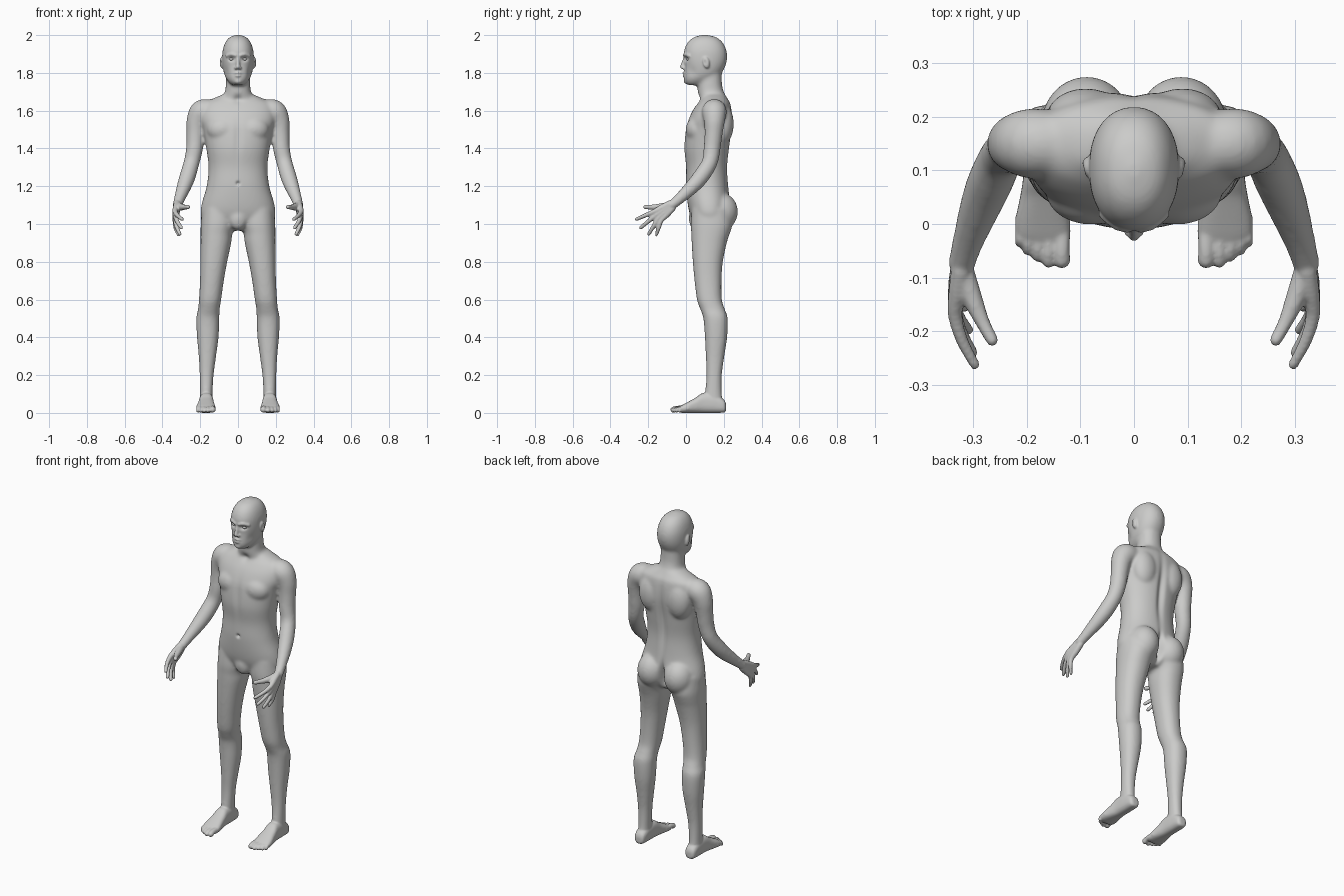
import bpy, bmesh, math
from mathutils import Vector, Matrix

skin = bpy.data.materials.new("light_grey")
skin.diffuse_color = (0.6, 0.6, 0.59, 1)


def spline(rows, steps=5):
    """Catmull-Rom interpolation through rows of numbers."""
    pts = [Vector(r) for r in rows]
    out = []
    for i in range(len(pts) - 1):
        a, b, c, d = pts[max(i - 1, 0)], pts[i], pts[i + 1], pts[min(i + 2, len(pts) - 1)]
        for k in range(steps):
            t = k / steps
            out.append(0.5 * (2 * b + (c - a) * t + (2 * a - 5 * b + 4 * c - d) * t * t
                              + (3 * b - a - 3 * c + d) * t ** 3))
    return out + [pts[-1]]


def skin_rings(bm, rings):
    vs = [[bm.verts.new(p) for p in r] for r in rings]
    n = len(vs[0])
    for a, b in zip(vs, vs[1:]):
        for i in range(n):
            bm.faces.new((a[i], a[(i + 1) % n], b[(i + 1) % n], b[i]))
    bm.faces.new(vs[0])
    bm.faces.new(vs[-1])


def loft(bm, rows, axis="z", power=2.2, side=1, n=40):
    """Rows: position on axis, centre x, half width, then low and high edge of the other axis."""
    rings = []
    for t, cx, rx, lo, hi in spline(rows):
        ring = []
        for i in range(n):
            a = 2 * math.pi * i / n
            c, s = math.cos(a), math.sin(a)
            u = side * (cx + rx * math.copysign(abs(c) ** (2 / power), c))
            v = (lo + hi) / 2 + (hi - lo) / 2 * math.copysign(abs(s) ** (2 / power), s)
            ring.append((u, v, t) if axis == "z" else (u, t, v))
        rings.append(ring)
    skin_rings(bm, rings)


def tube(bm, rows, side=1, n=16):
    """Round limb along a path of x, y, z, radius with rounded ends."""
    pts = spline(rows)
    pos = [Vector((side * p[0], p[1], p[2])) for p in pts]
    rad = [p[3] for p in pts]
    for end, nxt in ((0, 1), (-1, -2)):
        out = (pos[end] - pos[nxt]).normalized()
        p, r = pos[end].copy(), rad[end]
        caps = [(p + out * r * math.sin(a), r * math.cos(a)) for a in (0.5, 1.0, 1.45)]
        if end == 0:
            caps.reverse()
            pos, rad = [c[0] for c in caps] + pos, [c[1] for c in caps] + rad
        else:
            pos, rad = pos + [c[0] for c in caps], rad + [c[1] for c in caps]
    d0 = (pos[1] - pos[0]).normalized()
    u = d0.orthogonal().normalized()
    rings = []
    for i, p in enumerate(pos):
        d = (pos[min(i + 1, len(pos) - 1)] - pos[max(i - 1, 0)]).normalized()
        u = (u - d * u.dot(d)).normalized()
        w = d.cross(u)
        rings.append([p + rad[i] * (u * math.cos(2 * math.pi * k / n) + w * math.sin(2 * math.pi * k / n))
                      for k in range(n)])
    skin_rings(bm, rings)


def ball(bm, centre, size, side=1, tilt=0.0):
    m = (Matrix.Translation((side * centre[0], centre[1], centre[2])) @ Matrix.Rotation(tilt, 4, "X")
         @ Matrix.Diagonal((*size, 1)))
    bmesh.ops.create_uvsphere(bm, u_segments=24, v_segments=16, radius=1, matrix=m)


def make(name, bm, voxel=None, smooth=0):
    """Turn the bmesh into an object, fusing the parts and softening the joins."""
    bmesh.ops.recalc_face_normals(bm, faces=bm.faces)
    me = bpy.data.meshes.new(name)
    bm.to_mesh(me)
    bm.free()
    ob = bpy.data.objects.new(name, me)
    bpy.context.collection.objects.link(ob)
    if voxel:
        r = ob.modifiers.new("fuse", "REMESH")
        r.mode, r.voxel_size = "VOXEL", voxel
        s = ob.modifiers.new("soften", "SMOOTH")
        s.factor, s.iterations = 0.5, smooth
        deps = bpy.context.evaluated_depsgraph_get()
        ob.data = bpy.data.meshes.new_from_object(ob.evaluated_get(deps))
        ob.modifiers.clear()
    ob.data.materials.clear()
    ob.data.materials.append(skin)
    ob.data.shade_smooth()
    return ob


# Torso, neck and head
bm = bmesh.new()
loft(bm, [(1.69, 0, .07, .085, .205), (1.665, 0, .13, .08, .22), (1.64, 0, .18, .062, .235),
          (1.6, 0, .2, .035, .242), (1.55, 0, .2, .012, .245), (1.5, 0, .185, -.002, .243),
          (1.4, 0, .168, -.01, .23), (1.3, 0, .156, 0, .22), (1.2, 0, .166, 0, .225),
          (1.1, 0, .194, .01, .235), (1.04, 0, .195, .025, .23), (.99, 0, .15, .05, .21), (.965, 0, .08, .07, .18)])
loft(bm, [(1.86, 0, .06, .075, .19), (1.75, 0, .064, .062, .19), (1.7, 0, .069, .062, .2),
          (1.66, 0, .09, .07, .22), (1.6, 0, .1, .07, .23)])
loft(bm, [(2.001, 0, .012, .085, .115), (1.988, 0, .045, .04, .162), (1.96, 0, .068, .008, .195),
          (1.92, 0, .081, -.01, .214), (1.88, 0, .084, -.012, .218), (1.84, 0, .082, -.008, .21),
          (1.8, 0, .075, -.01, .19), (1.77, 0, .063, -.012, .165), (1.748, 0, .046, -.006, .12),
          (1.735, 0, .03, .01, .09)])
ball(bm, (0, .05, 1.03), (.05, .035, .062))
for s in (1, -1):
    ball(bm, (.08, .06, 1.5), (.085, .062, .07), s)       # chest
    ball(bm, (.09, .195, 1.53), (.075, .058, .11), s)     # shoulder blade
    ball(bm, (.088, .185, 1.065), (.085, .09, .1), s)     # buttock
    # Leg
    loft(bm, [(1.08, .1, .09, .03, .235), (1.0, .107, .09, .025, .245), (.95, .114, .084, .028, .232),
              (.9, .117, .081, .03, .216), (.8, .128, .071, .036, .195), (.7, .138, .063, .045, .188),
              (.6, .148, .059, .058, .19), (.55, .154, .057, .075, .205), (.5, .16, .061, .092, .221),
              (.4, .16, .057, .1, .218), (.3, .162, .046, .105, .203), (.2, .166, .037, .108, .19),
              (.1, .168, .033, .1, .19), (.05, .168, .034, .09, .198), (.015, .168, .032, .08, .2)], side=s)
    # Arm
    tube(bm, [(.14, .15, 1.6, .06), (.19, .15, 1.592, .066), (.217, .15, 1.545, .056), (.225, .146, 1.48, .048),
              (.23, .138, 1.4, .045), (.246, .125, 1.325, .042), (.266, .082, 1.255, .043),
              (.285, .035, 1.2, .039), (.308, -.03, 1.138, .03), (.321, -.075, 1.1, .026)], s, 24)
body = make("body", bm, 0.008, 10)

# Feet, hands and facial features fused onto the body
bm = bmesh.new()
bm.from_mesh(body.data)
bpy.data.objects.remove(body)
for s in (1, -1):
    loft(bm, [(.213, .168, .016, .012, .045), (.2, .168, .031, .002, .07), (.15, .168, .036, 0, .1),
              (.09, .168, .038, 0, .105), (.05, .169, .043, 0, .08), (.01, .17, .05, 0, .058),
              (-.02, .169, .051, 0, .042), (-.04, .165, .042, .004, .03)], "y", 2.6, s)
    # Toes
    for x, tip, r in ((.134, -.067, .016), (.159, -.07, .012), (.179, -.06, .011), (.197, -.049, .0105), (.212, -.034, .01)):
        tube(bm, [(x, .01, .024, r), (x, (tip - .02) / 2, .024, r * .9), (x, tip, r + .001, r)], s)
    # Fingers, each running from the wrist through its knuckle to the tip
    for k, (tip, r) in enumerate((((.296, -.262, 1.025), .0105), ((.3, -.24, .98), .011),
                                  ((.308, -.197, .947), .0105), ((.315, -.157, .942), .009))):
        o = .03 - .02 * k
        base = Vector((.322, -.078 - .2 * o, 1.096 + .4 * o))
        knuckle = Vector((.333, -.15 - .59 * o, 1.042 + .8 * o))
        end = Vector(tip)
        mid = knuckle.lerp(end, .5) + Vector((.006, 0, 0))
        tube(bm, [(*base, .018), (*base.lerp(knuckle, .5), .0175), (*knuckle, .0135), (*mid, .0115), (*end, r * .9)], s)
    # Thumb
    tube(bm, [(.318, -.085, 1.098, .02), (.302, -.135, 1.09, .019), (.282, -.182, 1.089, .0135), (.264, -.216, 1.09, .0115)], s)
    # Ear, brow, nostril and cheek
    ball(bm, (.086, .107, 1.855), (.011, .018, .031), s, .2)
    tube(bm, [(.012, -.008, 1.892, .009), (.034, -.002, 1.898, .009), (.058, .018, 1.89, .009)], s)
    ball(bm, (.011, -.013, 1.826), (.009, .01, .008), s)
# Nose, lips and chin
tube(bm, [(0, -.004, 1.885, .009), (0, -.013, 1.858, .009), (0, -.02, 1.832, .012)])
for z, w, y in ((1.798, .021, -.013), (1.786, .018, -.012)):
    tube(bm, [(-w, y + .008, z - .001, .004), (0, y, z, .0075), (w, y + .008, z - .001, .004)])
ball(bm, (0, .004, 1.757), (.022, .016, .016))
body = make("body", bm, 0.005, 3)

# Sculpted hollows: centre, reach along each axis, push direction
hollows = [((0, -.001, 1.215), (.01, .03, .01), (0, .012, 0)),        # navel
           ((0, .235, 1.4), (.02, .05, .17), (0, -.016, 0)),          # spine
           ((0, .25, 1.05), (.014, .07, .07), (0, -.045, 0)),         # cleft
           ((0, 0, 1.45), (.02, .04, .1), (0, .006, 0)),              # breastbone
           ((0, .06, 1.66), (.022, .04, .02), (0, .012, 0)),          # throat
           ((0, -.02, 1.792), (.02, .02, .0035), (0, .005, 0))]       # mouth
for s in (1, -1):
    hollows += [((s * .034, -.005, 1.873), (.017, .03, .011), (0, .014, 0)),    # eye socket
                ((s * .07, .02, 1.805), (.02, .04, .03), (-s * .005, .003, 0)),  # cheek
                ((s * .096, .1, 1.855), (.01, .008, .016), (-s * .006, 0, 0))]  # ear bowl
for v in body.data.vertices:
    for c, reach, push in hollows:
        q = sum(((v.co[i] - c[i]) / reach[i]) ** 2 for i in range(3))
        if q < 9:
            v.co += Vector(push) * math.exp(-q)
    v.co.z = max(v.co.z, 0)

# Eyeballs
for s, name in ((1, "left_eye"), (-1, "right_eye")):
    bm = bmesh.new()
    ball(bm, (.034, .016, 1.873), (.014, .0135, .0095), s)
    make(name, bm)
